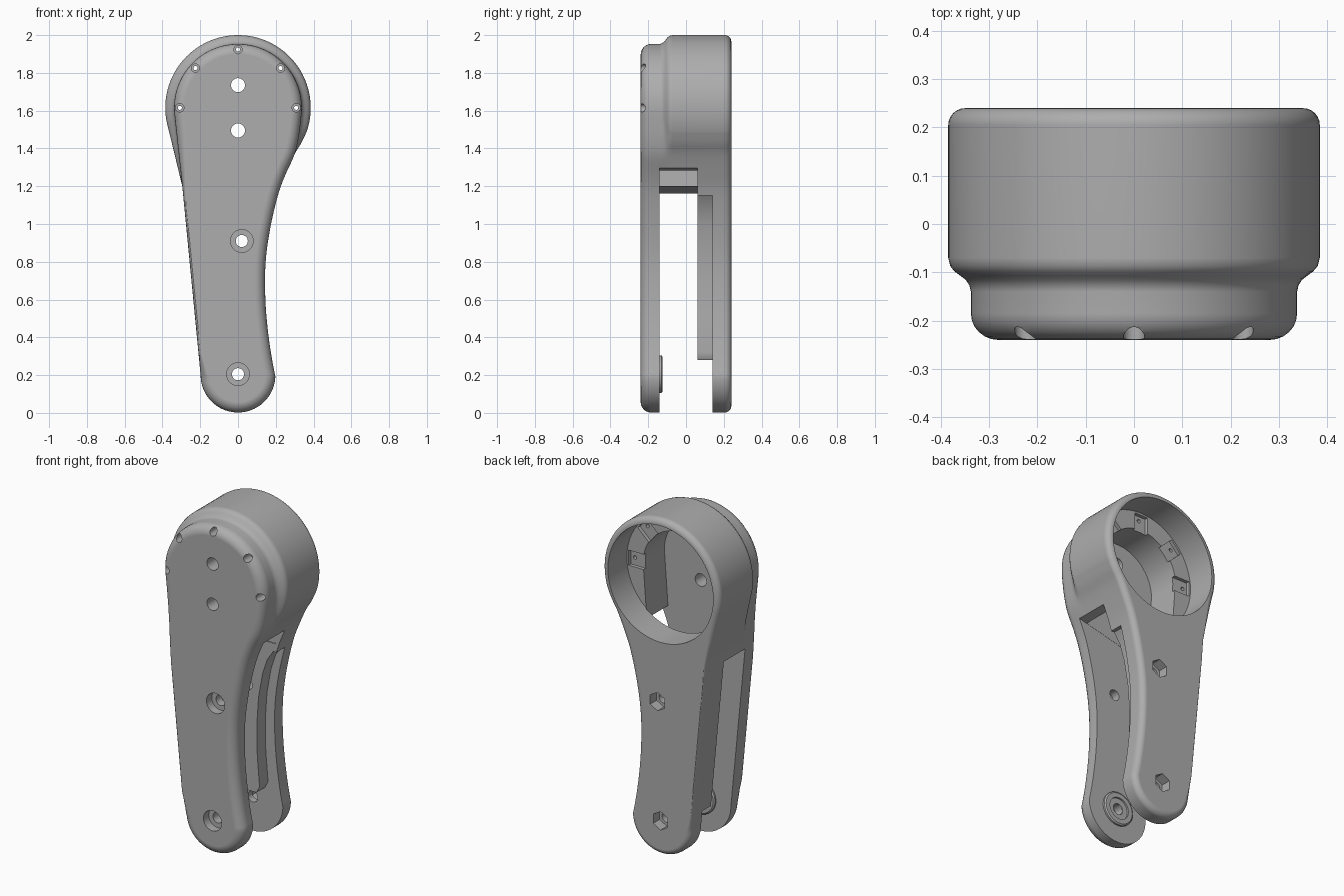
import bpy, bmesh, math
from mathutils import Vector

if "Cube" in bpy.data.objects:
    bpy.data.objects.remove(bpy.data.objects["Cube"], do_unlink=True)

grey = bpy.data.materials.new("plain_grey")
grey.use_nodes = True
grey.diffuse_color = (0.42, 0.42, 0.42, 1)
grey.node_tree.nodes["Principled BSDF"].inputs["Base Color"].default_value = (0.42, 0.42, 0.42, 1)

HEAD_Z, FOOT_Z, FOOT_R = 1.615, 0.2, 0.198


def make(name, bm):
    bmesh.ops.recalc_face_normals(bm, faces=bm.faces)
    mesh = bpy.data.meshes.new(name)
    bm.to_mesh(mesh)
    bm.free()
    mesh.materials.append(grey)
    ob = bpy.data.objects.new(name, mesh)
    bpy.context.collection.objects.link(ob)
    return ob


def loft(name, sections):
    """Skin closed (x, z) sections, each given with its y."""
    bm = bmesh.new()
    rings = [[bm.verts.new((p.x, y, p.y)) for p in pts] for y, pts in sections]
    n = len(rings[0])
    for a, b in zip(rings, rings[1:]):
        for i in range(n):
            j = (i + 1) % n
            bm.faces.new((a[i], a[j], b[j], b[i]))
    bm.faces.new(rings[0])
    bm.faces.new(rings[-1][::-1])
    return make(name, bm)


def prism(name, pts, y0, y1):
    pts = [Vector(p) for p in pts]
    return loft(name, [(y0, pts), (y1, pts)])


def arc(cx, cz, r, a0, a1, n):
    angles = [math.radians(a0 + (a1 - a0) * i / n) for i in range(n + 1)]
    return [Vector((cx + r * math.cos(a), cz + r * math.sin(a))) for a in angles]


def cylinder(name, x, z, r, y0, y1, sides=48):
    turn = 360 / sides
    return prism(name, arc(x, z, r, 90, 450 - turn, sides - 1), y0, y1)


def smooth_path(pts, steps=4):
    """Catmull-Rom curve through the points."""
    p = [pts[0]] + pts + [pts[-1]]
    out = []
    for i in range(1, len(p) - 2):
        a, b, c, d = p[i - 1:i + 3]
        for k in range(steps):
            t = k / steps
            out.append(0.5 * (2 * b + (c - a) * t + (2 * a - 5 * b + 4 * c - d) * t * t
                              + (3 * b - a - 3 * c + d) * t ** 3))
    return out + [pts[-1]]


def outline(r, right_deg, left_deg, shoulder):
    head = arc(0, HEAD_Z, r, left_deg, right_deg, 56)
    side = [(0.3, 1.37), (0.255, 1.27), (0.22, 1.18), (0.188, 1.06), (0.164, 0.94),
            (0.148, 0.82), (0.143, 0.7), (0.147, 0.56), (0.16, 0.42), (0.179, 0.29)]
    foot = arc(0, FOOT_Z, FOOT_R, -2, -180, 28)
    right = smooth_path([head[-1], Vector(shoulder)] + [Vector(p) for p in side] + [foot[0]])
    hip = Vector((-0.295, 1.2))
    left = [foot[-1].lerp(hip, i / 8) for i in range(1, 9)]
    left += [hip.lerp(head[0], i / 4) for i in range(1, 4)]
    return head + right[1:-1] + foot + left


def inset(pts, d):
    """Move the outline inwards; the straight left edge stays nearly sharp."""
    out = []
    for i, p in enumerate(pts):
        t = (pts[(i + 1) % len(pts)] - pts[i - 1]).normalized()
        w = 1.0
        if p.x < -0.19 and p.y < 1.45:
            w = 0.2 + 0.8 * max(0, min(1, max((0.24 - p.y) / 0.06, (p.y - 1.15) / 0.3)))
        out.append(p + Vector((t.y, -t.x)) * d * w)
    return out


def fillet(pts, y_face, radius, side):
    """Quarter-round sections ending at the flat face y_face."""
    angles = [math.radians(15 * i) for i in range(7)]
    return [(y_face - side * radius * (1 - math.sin(a)), inset(pts, radius * (1 - math.cos(a))))
            for a in angles]


# Body: slim front outline blending into the wider rear housing
slim = outline(0.338, -5, 185, (0.323, 1.47))
wide = outline(0.385, -19, 197, (0.336, 1.43))
sections = fillet(slim, -0.24, 0.055, -1)[::-1]
for y, t in ((-0.14, 0), (-0.127, 0.08), (-0.116, 0.25), (-0.107, 0.5),
             (-0.098, 0.75), (-0.087, 0.92), (-0.07, 1)):
    sections.append((y, [p.lerp(q, t) for p, q in zip(slim, wide)]))
sections += fillet(wide, 0.24, 0.035, 1)
body = loft("handle_body", sections)

# Cutters: slot between the arms, with a slanted roof
cutters = [
    prism("slot", [(-0.6, -0.1), (0.6, -0.1), (0.6, 1.377), (-0.6, 1.088)], -0.14, 0.06),
    # clearance beside and below the thick pad on the rear arm
    prism("rear_clearance", [(-0.6, -0.1), (0.6, -0.1), (0.6, 1.15), (0.19, 1.15), (0.15, 1.09),
                             (0.12, 1.0), (0.093, 0.85), (0.083, 0.7), (0.085, 0.5),
                             (0.1, 0.32), (0.08, 0.28), (-0.6, 0.28)], 0.04, 0.14),
    # round housing bore and the deeper arched cavity that opens into the slot
    cylinder("bore", 0, HEAD_Z, 0.347, 0.061, 0.4, 96),
    prism("cavity", arc(0, HEAD_Z, 0.24, 0, 180, 40)
          + [Vector((-0.21, 1.2)), Vector((0.21, 1.2))], -0.139, 0.065),
]

# Rim screws, each with a small seat in the inner ledge
for deg in (0, 43, 90, 137, 180):
    a = math.radians(deg)
    rad, tan = Vector((math.cos(a), math.sin(a))), Vector((-math.sin(a), math.cos(a)))
    centre = Vector((0, HEAD_Z))
    x, z = centre + rad * 0.308
    cutters.append(cylinder("screw_head", x, z, 0.022, -0.3, -0.17, 24))
    cutters.append(cylinder("screw_hole", x, z, 0.011, -0.3, 0.1, 16))
    seat = [centre + rad * (0.28 + u * 0.055) + tan * v * 0.045
            for u, v in ((-1, -1), (1, -1), (1, 1), (-1, 1))]
    cutters.append(prism("screw_seat", seat, 0.04, 0.1))

# Cable holes in the front of the head
for z in (1.735, 1.495):
    cutters.append(cylinder("cable_hole", 0, z, 0.037, -0.3, 0))

# Bolt holes: round recess in front, hexagon recess behind
for x, z in ((0.02, 0.91), (0, 0.205)):
    cutters.append(cylinder("bolt_hole", x, z, 0.032, -0.3, 0.3, 32))
    cutters.append(cylinder("bolt_recess", x, z, 0.06, -0.3, -0.19))
    cutters.append(cylinder("nut_recess", x, z, 0.055, 0.18, 0.3, 6))

# Cut everything in a single evaluation, then drop the cutters
for c in cutters:
    m = body.modifiers.new(c.name, "BOOLEAN")
    m.operation, m.solver, m.object = "DIFFERENCE", "MANIFOLD", c
cut_body = body.evaluated_get(bpy.context.evaluated_depsgraph_get())
cut_mesh = bpy.data.meshes.new_from_object(cut_body)
body.modifiers.clear()
body.data = cut_mesh
for c in cutters:
    bpy.data.objects.remove(c, do_unlink=True)

# Pivot boss: stepped ring on the inside of the front arm
bm = bmesh.new()
profile = [(0.033, -0.145), (0.033, -0.134), (0.065, -0.134), (0.065, -0.124),
           (0.092, -0.124), (0.1, -0.13), (0.1, -0.145)]
verts = [bm.verts.new((r, y, FOOT_Z + 0.005)) for r, y in profile]
edges = [bm.edges.new((verts[i - 1], verts[i])) for i in range(len(verts))]
bmesh.ops.spin(bm, geom=verts + edges, cent=(0, 0, FOOT_Z + 0.005), axis=(0, 1, 0),
               angle=math.tau, steps=48)
bmesh.ops.remove_doubles(bm, verts=bm.verts, dist=0.0001)
boss = make("pivot_boss", bm)

# Smooth fillets, crisp cut edges
for ob in (body, boss):
    bpy.ops.object.select_all(action="DESELECT")
    ob.select_set(True)
    bpy.context.view_layer.objects.active = ob
    bpy.ops.object.shade_smooth_by_angle(angle=math.radians(32))
    wn = ob.modifiers.new("flat_face_normals", "WEIGHTED_NORMAL")
    wn.keep_sharp = True
